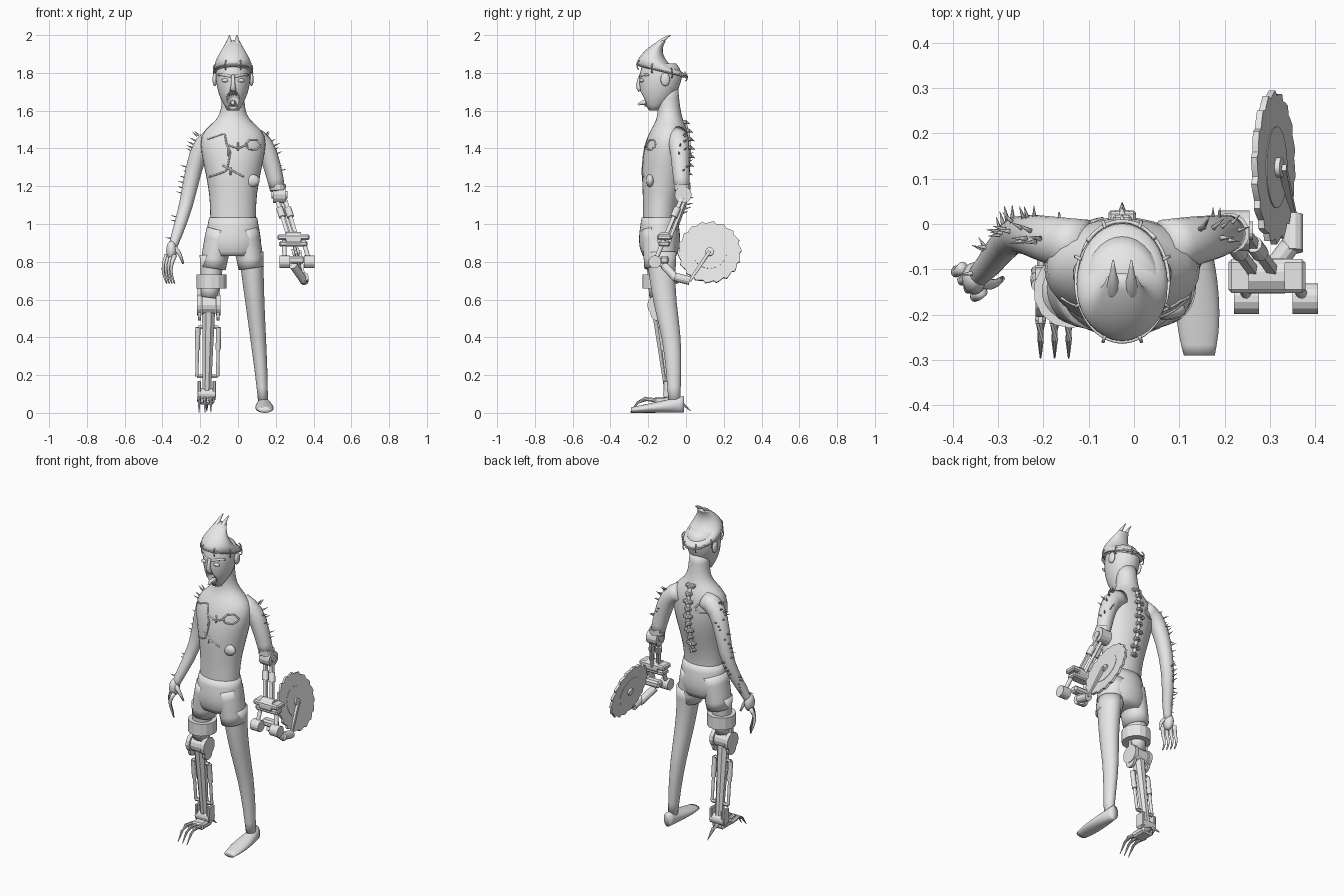
import bpy, bmesh, math, random
from mathutils import Vector
from mathutils.bvhtree import BVHTree

if "Cube" in bpy.data.objects:
    bpy.data.objects.remove(bpy.data.objects["Cube"])
random.seed(4)
MID = -.026
X, Y, Z = (Vector(axis) for axis in ((1, 0, 0), (0, 1, 0), (0, 0, 1)))

grey = bpy.data.materials.new("plain_grey")
grey.use_nodes = True
grey.diffuse_color = (.8, .8, .8, 1)
grey.node_tree.nodes["Principled BSDF"].inputs["Base Color"].default_value = grey.diffuse_color


def at(x, y, z):
    return Vector((x, y, z))


def finish(name, bm, smooth=True, rounded=False):
    bmesh.ops.recalc_face_normals(bm, faces=bm.faces)
    mesh = bpy.data.meshes.new(name)
    bm.to_mesh(mesh)
    bm.free()
    mesh.materials.append(grey)
    part = bpy.data.objects.new(name, mesh)
    bpy.context.collection.objects.link(part)
    for face in mesh.polygons:
        face.use_smooth = smooth
    if rounded:
        subdivision = part.modifiers.new("Subdivision", "SUBSURF")
        subdivision.levels = subdivision.render_levels = 1
    return part


def loft(name, rings, sides=16, smooth=True, rounded=True, shape=lambda i: 1):
    """Skin a list of rings, each a centre and two half axes; creased ends keep their size."""
    bm = bmesh.new()
    crease = bm.edges.layers.float.new("crease_edge")
    loops = []
    for centre, u, v in rings:
        angles = [math.tau * (i + .5) / sides for i in range(sides)]
        loops.append([bm.verts.new(centre + (u * math.cos(a) + v * math.sin(a)) * shape(i))
                      for i, a in enumerate(angles)])
    for low, high in zip(loops, loops[1:]):
        for i in range(sides):
            bm.faces.new((low[i - 1], low[i], high[i], high[i - 1]))
    for end in (loops[0], loops[-1]):
        for edge in bm.faces.new(end).edges:
            edge[crease] = 1
    return finish(name, bm, smooth, rounded)


def stack(name, rows, x=MID, slope=0):
    """Horizontal ellipses, each given as y, z, x radius, y radius."""
    return loft(name, [(at(x, y, z), X * a, (Y + Z * slope) * b) for y, z, a, b in rows])


def tube(name, points, start, end, sides=8, smooth=True, rounded=True, deep=1):
    """Tapering tube through points; deep widens it front to back."""
    rings = []
    for i, p in enumerate(points):
        d = (points[min(i + 1, len(points) - 1)] - points[max(i - 1, 0)]).normalized()
        u = d.cross(Y if abs(d.y) < .9 else X).normalized()
        r = start + (end - start) * i / (len(points) - 1)
        rings.append((p, u * r, d.cross(u) * r * deep))
    return loft(name, rings, sides, smooth, rounded)


def rod(name, a, b, radius, sides=12):
    return tube(name, [a, b], radius, radius, sides, smooth=False, rounded=False)


def axle(name, centre, half, radius):
    return rod(name, centre - X * half, centre + X * half, radius, sides=14)


def spike(name, base, direction, length, radius):
    tip = base + direction.normalized() * length
    return tube(name, [base, tip], radius, radius / 9, sides=6, rounded=False)


def solid(name, centre, size, make, smooth, bevel=0):
    bm = bmesh.new()
    make(bm)
    bmesh.ops.scale(bm, vec=size, verts=bm.verts)
    if bevel:
        bmesh.ops.bevel(bm, geom=bm.edges[:], offset=bevel, segments=1, affect="EDGES")
    bmesh.ops.translate(bm, vec=centre, verts=bm.verts)
    return finish(name, bm, smooth)


def ball(name, centre, *size):
    return solid(name, centre, size, lambda bm: bmesh.ops.create_uvsphere(
        bm, u_segments=16, v_segments=8, radius=1), True)


def block(name, centre, *size):
    return solid(name, centre, size, lambda bm: bmesh.ops.create_cube(bm, size=1), False, min(size) / 4)


# torso and neck
torso = stack("torso", [(-.14, .95, .12, .09), (-.14, 1.05, .125, .09), (-.13, 1.15, .125, .1), (-.11, 1.3, .155, .13),
                        (-.1, 1.43, .185, .12), (-.09, 1.5, .16, .1), (-.085, 1.55, .085, .07),
                        (-.09, 1.61, .061, .06), (-.1, 1.72, .06, .06)])

# head with open mouth
head = stack("head", [(-.17, 1.6, .03, .025), (-.15, 1.66, .07, .09), (-.14, 1.73, .09, .11),
                      (-.13, 1.8, .098, .12), (-.14, 1.85, .08, .09)])
mouth = at(MID, -.24, 1.66)
cutter = ball("mouth_cutter", mouth, .035, .06, .045)
cutter.hide_render = cutter.hide_viewport = True
opening = head.modifiers.new("Mouth", "BOOLEAN")
opening.object = cutter
opening.operation = "DIFFERENCE"
tube("tongue", [mouth + Y * .05 - Z * .02, mouth - Z * .015, mouth - Y * .01 - Z * .03], .018, .008)
for i in range(-2, 3):
    for side in (-1, 1):
        spike("tooth", mouth + X * i * .01 + Y * .025 + Z * side * .038, Z * -side, .02, .005)
bridge = at(MID, -.24, 1.79)
tube("nose", [bridge, bridge - Y * .02 - Z * .06, bridge - Z * .08], .008, .018)
for side in (-1, 1):
    out = X * side
    ball("eye", bridge + out * .042 + Y * .006 - Z * .03, .02, .012, .01)
    tube("brow", [bridge + out * .01 - Z * .01, bridge + out * .045 + Y * .01, bridge + out * .08 + Y * .04], .01, .006)
    ball("ear", bridge + out * .097 + Y * .13 - Z * .025, .012, .025, .035)

# swept crest on the skull, hollow behind and ending in two horns
stack("crest_cap", [(-.127, 1.805, .098, .13), (-.127, 1.825, .105, .137), (-.16, 1.85, .1, .096),
                    (-.172, 1.88, .088, .067), (-.167, 1.92, .063, .04), (-.14, 1.955, .043, .022),
                    (-.12, 1.97, .035, .012)], slope=-.24)
skull = at(MID, -.127, 1.81)


def around(angle, lift=0):
    return skull + X * .103 * math.cos(angle) + (Y - Z / 4) * .134 * math.sin(angle) + Z * lift


rim = [around(math.tau * i / 32) for i in range(33)]
tube("crest_seam", rim, .004, .004)
for p in rim[2::4]:
    out = (p - skull).normalized() * .01
    tube("crest_staple", [p - Z * .022, p + out - Z * .015, p + out + Z * .015, p + Z * .025 - out / 2], .004, .004)
tube("nape_lacing", [around(.8 + i * .2, .012 * (-1) ** i) for i in range(9)], .005, .005)
for side in (-1, 1):
    root = at(MID + side * .02, -.155, 1.935)
    tube("crest_horn", [root, root + Y * .02 + Z * .03, root + Y * .045 + Z * .05, root + Y * .075 + Z * .065], .022, .002)

# seams and stitches snapped onto the torso
tree = BVHTree.FromObject(torso, bpy.context.evaluated_depsgraph_get())


def snap(x, z, side=-1):
    return tree.ray_cast(at(x, side, z), Y * -side)[0]


def seam(name, corners, side=-1):
    path = []
    for (x, z), (x2, z2) in zip(corners, corners[1:]):
        path += [snap(x + (x2 - x) * k / 4, z + (z2 - z) * k / 4, side) for k in range(5)]
    # repeated corner points are dropped so the tube keeps its direction
    path = [p for i, p in enumerate(path) if i == 0 or (p - path[i - 1]).length > 0]
    tube(name, path, .005, .005)


seam("right_chest_seam", [(-.16, 1.45), (-.07, 1.48), (-.06, 1.42), (-.04, 1.38), (-.06, 1.28), (-.15, 1.25)])
seam("belly_scar", [(-.08, 1.31), (.03, 1.25)])
seam("left_chest_scar", [(-.06, 1.42), (0, 1.4), (.05, 1.42)])
for x, z in ((-.04, 1.28), (0, 1.41), (-.05, 1.38)):
    tube("stitch", [snap(x, z - .02), snap(x, z + .02)], .005, .005)
for name, x, side in (("left_shoulder_patch", .08, -1), ("back_patch", -.11, 1)):
    seam(name, [(x + .04 * math.cos(a), 1.42 + .03 * math.sin(a)) for a in range(7)], side)
ball("belly_pouch", snap(.07, 1.23) + Y * .01, .045, .022, .035)

# exposed spine
spine = [snap(MID, 1.54 - i * .045, 1) for i in range(10)]
tube("spine_cord", spine, .012, .012)
for i, p in enumerate(spine):
    block("vertebra", p, .06 - .02 * (i % 2), .03, .022)
    spike("vertebra_spine", p + Y * .01, Y - Z / 2, .025, .01)

# shorts
stack("shorts_hips", [(-.14, 1.035, .13, .097), (-.14, .95, .147, .112), (-.14, .88, .157, .113), (-.14, .83, .13, .09)])
for name, x in (("right", -.132), ("left", .07)):
    hem = at(x, -.14, .765)
    inward = X * (MID - x)
    tube(name + "_shorts_leg", [hem + inward * .4 + Z * .2, hem + inward * .15 + Z * .1, hem],
         .08, .069, sides=16, deep=1.2)

# left leg and foot
tube("left_leg", [at(.07, -.13, .85), at(.077, -.127, .73), at(.09, -.112, .58), at(.106, -.075, .4),
                  at(.123, -.064, .22), at(.133, -.062, .05)], .068, .026, sides=16, deep=1.2)
foot = []
for t in (i / 6 for i in range(7)):
    height = .045 - .03 * t
    width = (.042 + .014 * t) * math.sin(math.pi * (.1 + .8 * t)) ** .4
    foot.append((at(.134 + .01 * t, -.01 - .28 * t, height), X * width, Z * height))
loft("left_foot", foot)

# arms, the right one ending in a clawed hand
palm = at(-.352, -.12, .86)
right_arm = [at(-.11, -.05, 1.46), at(-.19, -.035, 1.435), at(-.235, -.022, 1.3), at(-.272, -.02, 1.1),
             at(-.325, -.1, .94), palm]
left_arm = [at(.07, -.05, 1.46), at(.14, -.035, 1.435), at(.185, -.028, 1.3), at(.21, -.02, 1.18)]
tube("right_arm", right_arm, .063, .022, sides=12)
tube("left_upper_arm", left_arm, .063, .042, sides=12)
rod("upper_arm_band", left_arm[-1], left_arm[-1] + Z * .03, .045)
ball("right_palm", palm, .028, .036, .052)
for i in range(4):
    root = palm + X * (i * .014 - .025) + Y * (.025 - i * .018) - Z * .025
    tube("right_finger", [root, root - (X + Y) * .02 - Z * .05, root - X * .02 - Z * .1, root - Z * .15], .014, .004)
tube("right_thumb", [palm + Z * .02, palm + X * .04 - Y * .02, palm + X * .062 - Z * .07], .02, .006)

# spikes on shoulders and arms
for arm, side, count in ((right_arm, -1, 26), (left_arm, 1, 10)):
    for i in range(count):
        t = .8 + (len(arm) - 2.4) * i / count
        k = int(t)
        angle = random.uniform(-.3, 1.7)
        d = at(side * math.cos(angle), math.sin(angle), .9 / (k + 1)).normalized()
        spike("arm_spike", arm[k].lerp(arm[k + 1], t - k) + d * (.05 - t * .007), d, .035, .006)

# mechanical forearm and tool head
elbow = at(.22, -.015, 1.155)
plate = at(.293, -.115, .92)
axle("elbow_joint", elbow, .035, .045)
axle("elbow_pin", elbow, .042, .02)
for side in (-1, 1):
    shift = X * side * .022
    rod("forearm_strut", elbow + shift, plate + shift, .014, sides=4)
    rod("forearm_sleeve", elbow.lerp(plate, .3) + shift, elbow.lerp(plate, .5) + shift, .019)
    grip = plate + X * (side * .065 + .02) - Y * .05 - Z * .12
    rod("tool_post", plate + X * side * .05, grip, .012)
    axle("tool_grip", grip, .028, .034)
rod("forearm_piston", elbow + Y * .02, plate + Y * .03, .009)
rod("wrist_plate", plate - X * .04, plate + X * .04, .04)
block("wrist_plate_upper", plate + Z * .01, .17, .075, .03)
block("wrist_plate_lower", plate - Z * .025, .15, .06, .03)
block("tool_base", plate + X * .01 - Z * .11, .1, .05, .04)

# circular saw and its bracket
hub = at(.307, .125, .85)
axis = (X + Z * .26).normalized()
for name, radius, half, shape in (("saw_blade", .17, .007, lambda i: 1 - .024 * (i % 4)),
                                  ("saw_disc", .09, .009, lambda i: 1), ("saw_hub", .022, .02, lambda i: 1)):
    loft(name, [(hub + axis * half * side, Y * radius, axis.cross(Y) * radius) for side in (-1, 1)],
         sides=72, smooth=False, rounded=False, shape=shape)
pivot = at(.35, .02, .7)
rod("bracket_link", plate - Z * .14, pivot - Y * .06, .022)
rod("bracket_elbow", pivot - Y * .08 + Z * .02, pivot, .024)
rod("bracket_arm", pivot, hub + axis * .022, .011, sides=4)

# right leg stump and mechanical shin
knee = at(-.155, -.15, .57)
ankle = at(-.165, -.09, .1)
cuff = at(-.14, -.148, .695)
tube("right_stump", [cuff + Z * .14, cuff, knee + Z * .04], .065, .045, sides=16)
rod("thigh_cuff", cuff + Z * .037, cuff - Z * .037, .082, sides=14)
axle("knee_core", knee, .035, .048)
tube("shin_strut", [knee, knee.lerp(ankle, .3), knee.lerp(ankle, .6), ankle], .038, .024, smooth=False, rounded=False)
for side in (-1, 1):
    shift = X * side * .05
    high, middle, low = (knee.lerp(ankle, t) + shift * 1.1 for t in (.25, .5, .8))
    rod("cuff_strut", knee + shift + Z * .1, knee + shift, .014, sides=4)
    axle("knee_disc", knee + shift, .012, .055)
    axle("knee_lower_disc", knee + shift - Z * .045, .008, .038)
    rod("shin_sleeve", high, middle, .014)
    rod("shin_piston", middle, low, .009)
    for end in (high, low):
        rod("shin_clamp", end, end - shift, .011, sides=6)
    block("ankle_cheek", ankle + shift * .8 + Z * .025, .018, .06, .09)

# mechanical ankle and clawed foot
axle("ankle_joint", ankle, .047, .032)
block("foot_base", ankle - Y * .03 - Z * .035, .08, .1, .04)
for i in (-1, 0, 1):
    root = ankle + X * (i * .031 - .01) - Y * .06 - Z * .035
    knuckle = root - Y * .07 + Z * .01
    rod("toe", root, knuckle, .012, sides=8)
    tube("toe_claw", [knuckle + Y * .01, knuckle - Y * .035 - Z * .02, knuckle - Y * .075 - Z * .073],
         .013, .002, smooth=False, rounded=False)
tube("heel_claw", [ankle - Z * .03, ankle + Y * .06 - Z * .04, ankle + Y * .115 - Z * .09],
     .02, .002, smooth=False, rounded=False)
